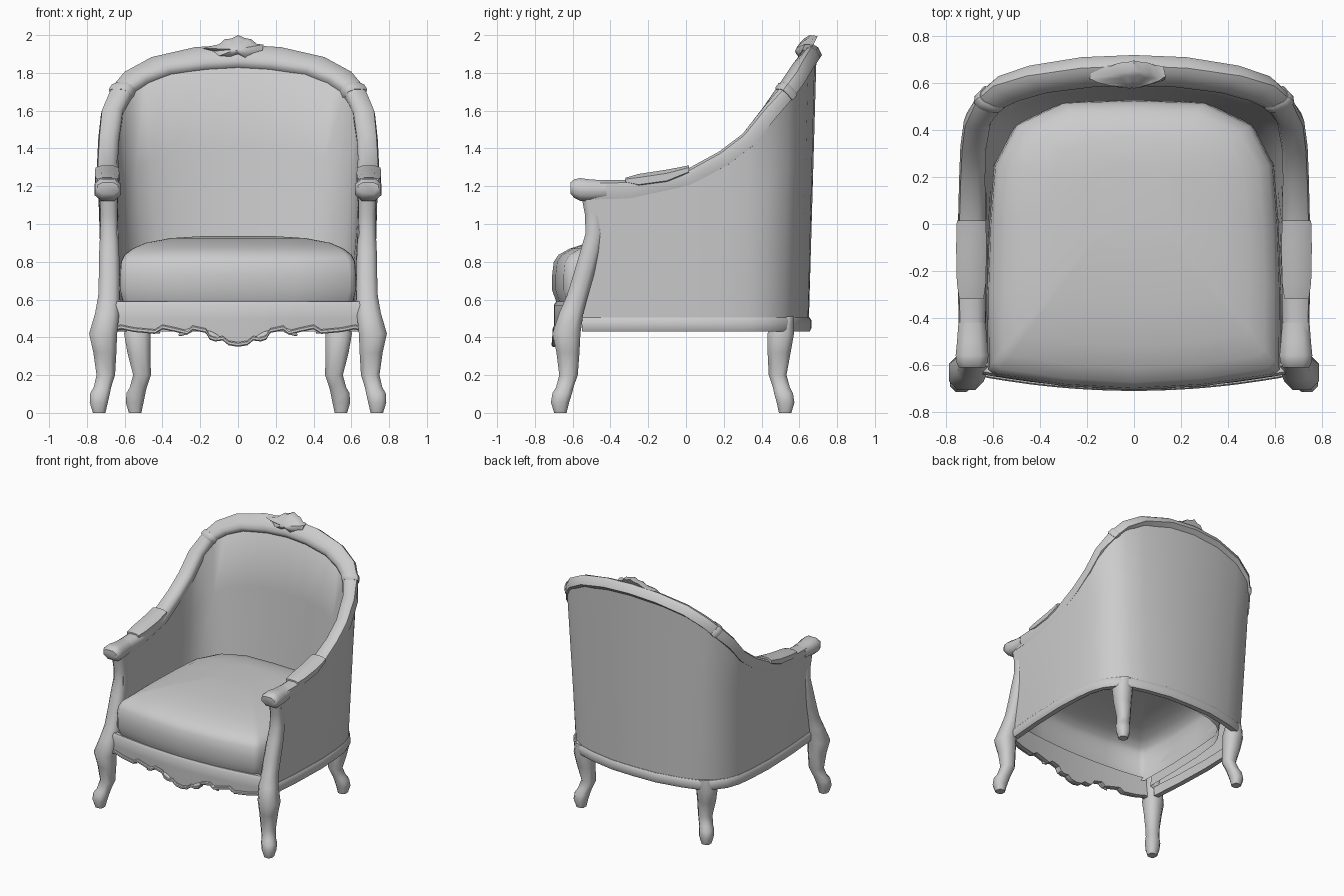
import bpy, bmesh, math
from mathutils import Vector

cube = bpy.data.objects.get("Cube")
if cube:
    bpy.data.objects.remove(cube)

GREY = (0.6, 0.6, 0.6, 1)
mat = bpy.data.materials.new("plain grey")
mat.use_nodes = True
mat.diffuse_color = GREY
mat.node_tree.nodes["Principled BSDF"].inputs["Base Color"].default_value = GREY


def make_object(name, bm, mirror, angle):
    me = bpy.data.meshes.new(name)
    bm.to_mesh(me)
    bm.free()
    obj = bpy.data.objects.new(name, me)
    bpy.context.collection.objects.link(obj)
    me.materials.append(mat)
    bpy.ops.object.select_all(action='DESELECT')
    obj.select_set(True)
    bpy.context.view_layer.objects.active = obj
    bpy.ops.object.shade_smooth_by_angle(angle=math.radians(angle))
    if mirror:
        obj.modifiers.new("mirror", 'MIRROR')


def loft(name, rings, mirror=False, angle=38, open_start=False, open_ring=False):
    """Skin a row of equal rings and cap the ends."""
    bm = bmesh.new()
    rows = [[bm.verts.new(p) for p in ring] for ring in rings]
    n = len(rows[0])
    for a, b in zip(rows, rows[1:]):
        for i in range(n - 1 if open_ring else n):
            j = (i + 1) % n
            bm.faces.new((a[i], a[j], b[j], b[i]))
    if not open_start:
        bm.faces.new(rows[0])
    bm.faces.new(rows[-1])
    bmesh.ops.recalc_face_normals(bm, faces=bm.faces)
    make_object(name, bm, mirror, angle)


def both_sides(half):
    """Half row ending at the centre line -> full row."""
    return half + [Vector((-p[0], *p[1:])) for p in reversed(half[:-1])]


def vecs(points):
    return [Vector(p) for p in points]


def oct_ring(rx, ry):
    """Rounded square as eight (u, v) pairs."""
    k = 0.5
    return [(u * rx, v * ry) for u, v in ((1, -k), (1, k), (k, 1), (-k, 1),
                                          (-1, k), (-1, -k), (-k, -1), (k, -1))]


# Edges of the show-wood rail, from arm front to centre back
outer = both_sides(vecs([
    (.745, -.5, 1.18), (.75, -.3, 1.185), (.75, 0, 1.24), (.745, .2, 1.35),
    (.74, .33, 1.45), (.725, .44, 1.585), (.665, .55, 1.705), (.6, .61, 1.785),
    (.46, .655, 1.865), (.23, .69, 1.92), (0, .7, 1.935)]))
inner = both_sides(vecs([
    (.635, -.5, 1.18), (.63, -.3, 1.185), (.63, 0, 1.24), (.635, .2, 1.345),
    (.63, .33, 1.44), (.61, .44, 1.59), (.56, .5, 1.7), (.48, .535, 1.755),
    (.36, .57, 1.8), (.17, .595, 1.825), (0, .6, 1.835)]))
foot_out = both_sides(vecs([
    (.69, -.55, .47), (.71, -.3, .47), (.72, 0, .47), (.71, .2, .47),
    (.695, .33, .47), (.66, .43, .47), (.59, .52, .47), (.5, .575, .47),
    (.38, .61, .47), (.19, .645, .47), (0, .65, .47)]))
foot_in = both_sides(vecs([
    (.62, -.55, .5), (.62, -.3, .5), (.61, 0, .5), (.595, .13, .5),
    (.585, .22, .5), (.55, .31, .5), (.48, .4, .5), (.41, .45, .5),
    (.31, .49, .5), (.17, .515, .5), (0, .52, .5)]))
LAST = len(outer) - 1


def frame(i):
    o, n = outer[i], inner[i]
    t = (outer[min(i + 1, LAST)] + inner[min(i + 1, LAST)]
         - outer[max(i - 1, 0)] - inner[max(i - 1, 0)]).normalized()
    a = o - n
    return (o + n) / 2, a, t, a.cross(t).normalized()


MOULDING = [(-.5, -.3), (-.5, .1), (-.42, .32), (-.2, .5), (.25, .5),
            (.45, .35), (.5, 0), (.4, -.5), (-.4, -.5)]


def rail_ring(i, scale=1, shift=0):
    c, a, t, n = frame(i)
    h = .1 if min(i, LAST - i) < 2 else .085
    return [c + t * shift + a * u * scale + n * v * h * scale for u, v in MOULDING]


loft("top_and_arm_rail", [rail_ring(i) for i in range(LAST + 1)], angle=45)
for side, i in (("left", 6), ("right", LAST - 6)):
    loft(side + "_rail_collar", [rail_ring(i, s, d) for s, d in
                                 ((1.02, -.025), (1.12, -.015), (1.12, .015), (1.02, .025))])

# Upholstered wraparound shell, a double wall open underneath
shell = []
for i in range(LAST + 1):
    top_o = inner[i].lerp(outer[i], .92)
    top_i = inner[i].lerp(outer[i], .08)
    shell.append([foot_out[i].lerp(top_o, k) for k in (0, .33, .67, 1)]
                 + [foot_in[i].lerp(top_i, k) for k in (1, .67, .33, 0)])
loft("upholstered_shell", shell, angle=50, open_ring=True)

# Base rail following the foot of the shell
base = []
for i in range(LAST + 1):
    d = foot_out[i] - foot_in[i]
    d.z = 0
    d.normalize()
    base.append([foot_out[i] + d * u + Vector((0, 0, v)) for u, v in
                 ((.005, -.04), (.015, -.02), (.015, .02), (.005, .035), (-.035, .035), (-.035, -.04))])
loft("base_rail", base)

# Hollow seat cushion: plan outline stacked in layers with a soft crown
plan = [(0, -.7), (.3, -.682), (.585, -.64), (.617, -.61), (.62, -.3), (.61, 0),
        (.59, .25), (.5, .42), (.3, .515), (0, .525)]
plan += [(-x, y) for x, y in reversed(plan[1:-1])]
layers = [(.56, .975), (.6, .99), (.65, 1.01), (.73, 1.01), (.8, 1), (.837, .97),
          (.87, .9), (.9, .79), (.925, .58), (.937, .28)]
loft("seat_cushion", [[(x * s, .15 + (y - .15) * s, z) for x, y in plan]
                      for z, s in layers], angle=60, open_start=True)


# Cabriole legs
def leg(name, stations):
    loft(name, [[(x + u, y + v, z) for u, v in oct_ring(r, r)]
                for x, y, z, r in stations], mirror=True, angle=60)


leg("front_leg_and_arm_post", [
    (.735, -.665, 0, .033), (.737, -.667, .055, .048), (.73, -.655, .105, .052),
    (.718, -.642, .135, .046), (.7, -.622, .2, .049), (.705, -.625, .32, .061),
    (.714, -.633, .42, .074), (.692, -.607, .53, .064), (.684, -.575, .62, .056),
    (.682, -.545, .72, .055), (.682, -.508, .85, .053), (.682, -.484, .95, .048),
    (.683, -.49, 1.05, .045), (.685, -.507, 1.15, .047)])
leg("back_leg", [
    (.545, .525, 0, .033), (.547, .527, .055, .047), (.54, .516, .105, .05),
    (.528, .505, .135, .045), (.508, .485, .2, .047), (.525, .493, .32, .061),
    (.533, .502, .42, .07), (.525, .52, .51, .053)])

# Scrolled arm ends and arm pads
loft("arm_end_scroll", [[(.69 + u, y, z + v) for u, v in oct_ring(rx, rz)]
                        for y, z, rx, rz in ((-.612, 1.19, .055, .03), (-.59, 1.187, .066, .05),
                                             (-.56, 1.183, .07, .06), (-.5, 1.179, .064, .056),
                                             (-.42, 1.182, .058, .05))], mirror=True, angle=50)
loft("arm_pad", [[(.693 + u, y, (lo + hi) / 2 + v) for u, v in oct_ring(rx, (hi - lo) / 2)]
                 for y, lo, hi, rx in ((-.32, 1.215, 1.245, .052), (-.25, 1.19, 1.265, .062),
                                       (-.1, 1.21, 1.288, .065), (.015, 1.265, 1.31, .062))],
     mirror=True, angle=50)

# Carved front apron with a beaded lower edge
edge = both_sides([
    (.66, .43), (.62, .445), (.55, .43), (.44, .42), (.4, .445), (.33, .43),
    (.27, .415), (.24, .44), (.17, .425), (.15, .39), (.12, .38), (.08, .385),
    (.05, .36), (0, .352)])


def apron_y(x):
    return -.7 + .06 * (x / .65) ** 2


loft("front_apron", [[(x, apron_y(x) + .012, .59), (x, apron_y(x), .57), (x, apron_y(x), .5),
                      (x, apron_y(x) + .005, z), (x, apron_y(x) + .04, z),
                      (x, apron_y(x) + .04, .59)] for x, z in edge])
loft("apron_bead", [[(x, apron_y(x) + v, z + .01 + u) for u, v in oct_ring(.012, .011)]
                    for x, z in edge])


def leaf(name, loc, size, tilt):
    bm = bmesh.new()
    bmesh.ops.create_uvsphere(bm, u_segments=12, v_segments=8, radius=1)
    for v in bm.verts:
        x, y, z = (c * s for c, s in zip(v.co, size))
        v.co = Vector((x * math.cos(tilt) - z * math.sin(tilt), y,
                       x * math.sin(tilt) + z * math.cos(tilt))) + Vector(loc)
    make_object(name, bm, True, 60)


leaf("apron_inner_leaf", (.13, -.694, .408), (.05, .012, .016), .5)
leaf("apron_outer_leaf", (.27, -.686, .43), (.05, .012, .013), -.4)
leaf("apron_end_leaf", (.47, -.664, .433), (.06, .012, .011), .15)

# Carved shell crest on the top rail
crest = [(-.19, 1.93), (-.1, 1.952), (-.07, 1.978), (-.035, 1.982), (0, 2), (.035, 1.985),
         (.07, 1.978), (.1, 1.953), (.135, 1.95), (.13, 1.92), (.08, 1.905), (.04, 1.88),
         (0, 1.9), (-.04, 1.885), (-.1, 1.89), (-.13, 1.915)]


def crest_ring(scale, depth, flute):
    ring = []
    for i, (x, z) in enumerate(crest):
        px, pz = -.01 + (x + .01) * scale, 1.925 + (z - 1.925) * scale
        ring.append((px, .612 + (pz - 1.925) * .5 + depth + flute * (i % 2), pz))
    return ring


loft("crest_carving", [crest_ring(.93, .05, 0), crest_ring(1, .005, 0), crest_ring(.8, -.012, .01),
                       crest_ring(.5, -.024, .006), crest_ring(.2, -.03, 0)], angle=50)
